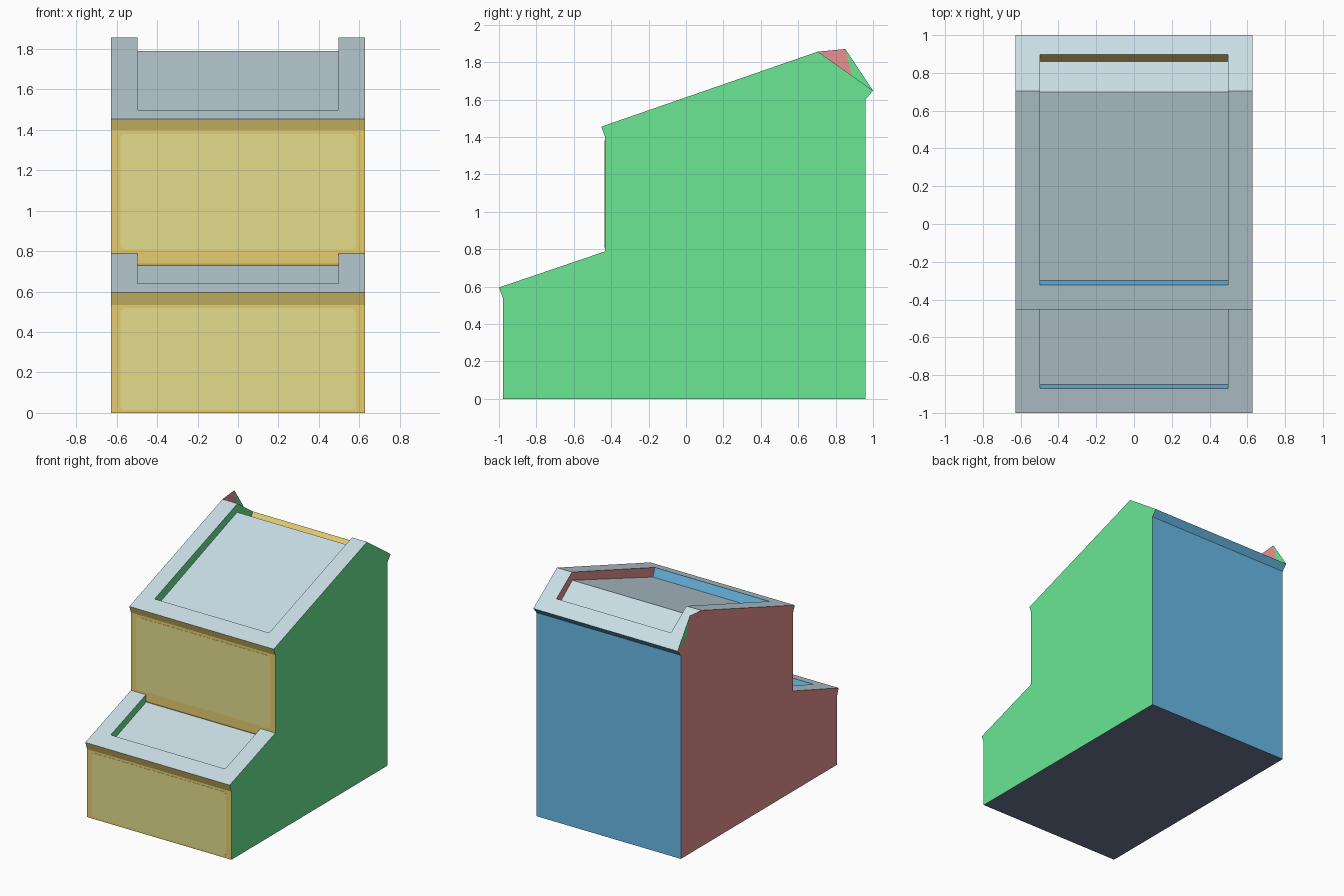
import bpy
import bmesh

cube = bpy.data.objects.get("Cube")
if cube:
    bpy.data.objects.remove(cube, do_unlink=True)


def material(name, rgb):
    """Make a flat material from display values 0-255."""
    linear = [((c / 255 + 0.055) / 1.055) ** 2.4 for c in rgb] + [1.0]
    mat = bpy.data.materials.new(name)
    mat.use_nodes = True
    mat.diffuse_color = linear
    shader = next(n for n in mat.node_tree.nodes if n.type == 'BSDF_PRINCIPLED')
    shader.inputs["Base Color"].default_value = linear
    return mat


GREEN = material("green", (106, 232, 148))
RED = material("rose_red", (232, 146, 146))
YELLOW = material("ochre_yellow", (229, 206, 114))
BLUE = material("sky_blue", (107, 189, 235))
GREY = material("pale_grey", (201, 222, 229))
UNDER = material("underside_grey", (108, 119, 147))
PANEL = material("khaki_panel", (229, 222, 141))
BODY_MATS = [GREEN, RED, YELLOW, BLUE, GREY, UNDER]


def link(name, mesh, mats):
    obj = bpy.data.objects.new(name, mesh)
    bpy.context.collection.objects.link(obj)
    for mat in mats:
        mesh.materials.append(mat)
    return obj


def prism(name, profile, half_width, mats):
    """Extrude a (y, z) profile across x."""
    bm = bmesh.new()
    face = bm.faces.new([bm.verts.new((-half_width, y, z)) for y, z in profile])
    out = bmesh.ops.extrude_face_region(bm, geom=[face])
    moved = [v for v in out["geom"] if isinstance(v, bmesh.types.BMVert)]
    bmesh.ops.translate(bm, verts=moved, vec=(2 * half_width, 0, 0))
    bmesh.ops.recalc_face_normals(bm, faces=bm.faces)
    mesh = bpy.data.meshes.new(name)
    bm.to_mesh(mesh)
    bm.free()
    return link(name, mesh, mats)


def direction_colour(n):
    """Pick the material slot from the way a face points."""
    if abs(n.x) > 0.5:
        return 0 if n.x > 0 else 1
    if n.z > 0.65:
        return 4
    if n.z < -0.9:
        return 5
    return 2 if n.y < 0 else 3


# Stepped body with overhanging lips
HALF = 0.628
RIDGE, BACK_LIP = (0.705, 1.856), (1.0, 1.648)
body = prism("stepped_body", [
    (-0.978, 0), (-0.978, 0.535), (-1.0, 0.595), (-0.433, 0.788),
    (-0.433, 1.4), (-0.453, 1.455), RIDGE, BACK_LIP, (0.96, 1.6), (0.96, 0),
], HALF, BODY_MATS)

# Shallow trays sunk into the lower and upper slopes
cutters = [
    prism("lower_tray_cutter", [
        (-0.892, 0.7), (-0.85, 0.582), (-0.429, 0.729), (-0.433, 0.74),
        (-0.433, 0.95), (-0.892, 0.95),
    ], 0.498, BODY_MATS),
    prism("upper_tray_cutter", [
        (-0.348, 1.565), (-0.3, 1.433), (0.7, 1.79), (0.86, 1.668),
        (0.96, 1.806), (0.96, 2.1), (-0.348, 2.1),
    ], 0.498, BODY_MATS),
]
for cutter in cutters:
    cutter.hide_render = True
    cut = body.modifiers.new(cutter.name, 'BOOLEAN')
    cut.operation, cut.solver, cut.object = 'DIFFERENCE', 'EXACT', cutter

# Bake the cuts, then colour each face by its direction
graph = bpy.context.evaluated_depsgraph_get()
cut_mesh = bpy.data.meshes.new_from_object(body.evaluated_get(graph))
body.modifiers.clear()
body.data = cut_mesh
for cutter in cutters:
    bpy.data.objects.remove(cutter, do_unlink=True)
for poly in cut_mesh.polygons:
    poly.material_index = direction_colour(poly.normal)


# Thin front panels with rounded corners
def front_panel(name, y, z0, z1):
    bm = bmesh.new()
    bmesh.ops.create_cube(bm, size=1)
    bmesh.ops.scale(bm, verts=bm.verts, vec=(1.165, 0.003, z1 - z0))
    bmesh.ops.translate(bm, verts=bm.verts, vec=(0, y, (z0 + z1) / 2))
    corners = [e for e in bm.edges if abs(e.verts[0].co.y - e.verts[1].co.y) > 0.001]
    bmesh.ops.bevel(bm, geom=corners, offset=0.025, segments=4, profile=0.5, affect='EDGES')
    mesh = bpy.data.meshes.new(name)
    bm.to_mesh(mesh)
    bm.free()
    link(name, mesh, [PANEL])


front_panel("lower_front_panel", -0.978, 0.014, 0.518)
front_panel("upper_front_panel", -0.433, 0.81, 1.38)

# Two-tone thin fin on the ridge end of the right side
PEAK, SPLIT = (0.852, 1.87), (0.888, 1.727)
fin = bpy.data.meshes.new("ridge_fin")
fin.from_pydata([(-HALF, y, z) for y, z in (RIDGE, SPLIT, PEAK, BACK_LIP)], [],
                [(0, 1, 2), (1, 3, 2)])
fin.polygons[1].material_index = 1
link("ridge_fin", fin, [RED, GREEN])
